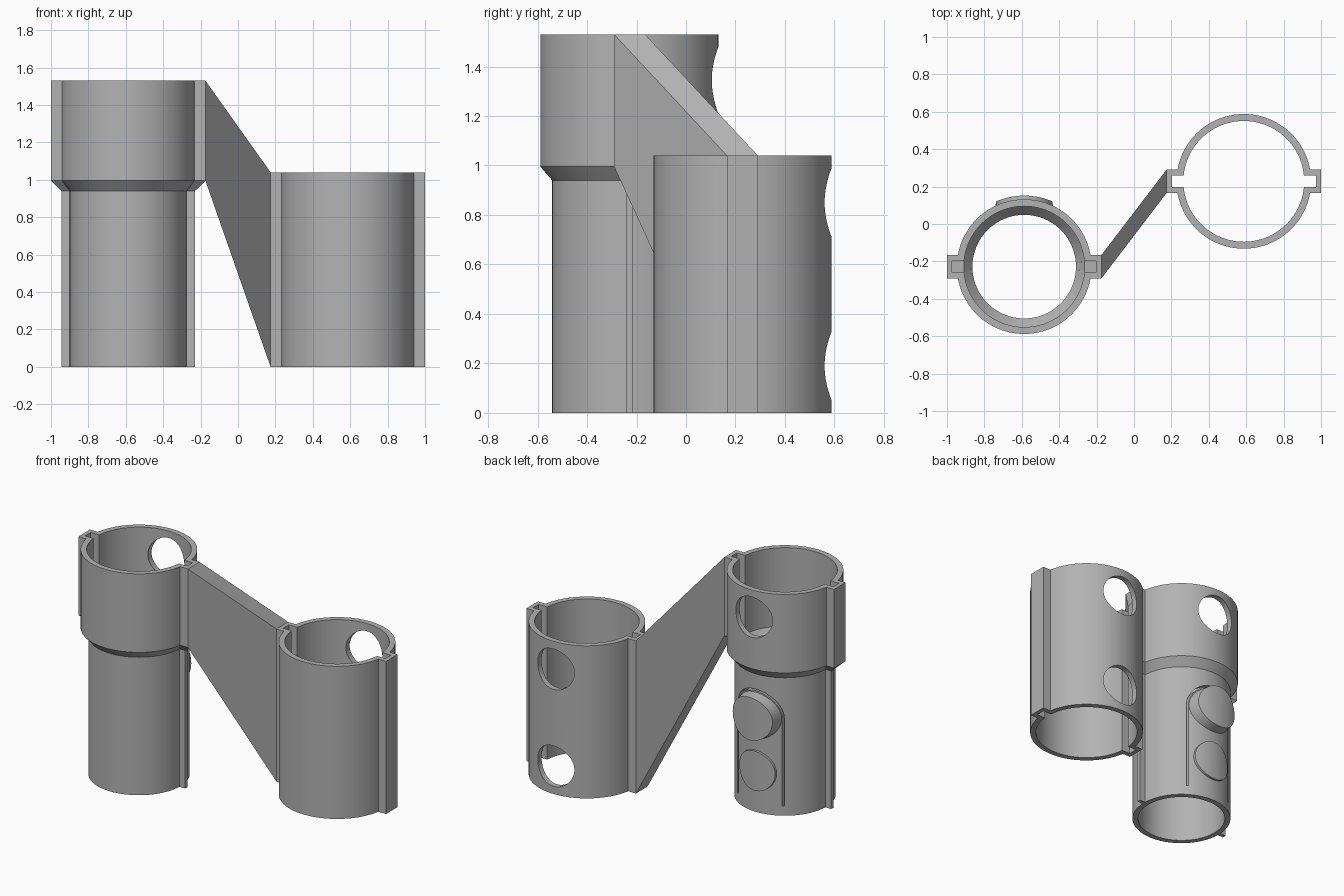
import bpy, bmesh, math
from mathutils import Vector

if "Cube" in bpy.data.objects:
    bpy.data.objects.remove(bpy.data.objects["Cube"])

CX, CY = 0.587, 0.228      # both sockets sit at +/- this offset
KEY, KW = 0.413, 0.0625    # reach and half width of the outer side ribs
SLOT, SW = 0.385, 0.03     # reach and half width of the inner slots

grey = bpy.data.materials.new("light grey")
grey.diffuse_color = (0.45, 0.45, 0.45, 1)
grey.use_nodes = True
grey.node_tree.nodes["Principled BSDF"].inputs["Base Color"].default_value = grey.diffuse_color


def finish(name, bm, helper=False):
    bmesh.ops.recalc_face_normals(bm, faces=bm.faces)
    me = bpy.data.meshes.new(name)
    bm.to_mesh(me)
    bm.free()
    ob = bpy.data.objects.new(name, me)
    bpy.context.collection.objects.link(ob)
    me.materials.append(grey)
    ob.hide_render = helper
    return ob


def outline(r, w, k, n=40):
    """Circle of radius r with a rectangular rib of half width w on each x side."""
    a = math.asin(w / r)
    half = [(k, w)]
    half += [(r * math.cos(t), r * math.sin(t))
             for t in (a + (math.pi - 2 * a) * i / n for i in range(n + 1))]
    half += [(-k, w)]
    return half + [(-x, -y) for x, y in half]


def tube(name, cx, cy, rings, helper=False):
    """Closed wall lofted through rings of (radius, rib half width, rib reach, z)."""
    bm = bmesh.new()
    loops = [[bm.verts.new((cx + x, cy + y, z)) for x, y in outline(r, w, k)]
             for r, w, k, z in rings]
    n = len(loops[0])
    for a, b in zip(loops, loops[1:] + loops[:1]):
        for i in range(n):
            j = (i + 1) % n
            bm.faces.new((a[i], a[j], b[j], b[i]))
    bmesh.ops.remove_doubles(bm, verts=bm.verts, dist=1e-5)
    return finish(name, bm, helper)


def disc(name, cx, cy, z, r0, r1, y0, y1, helper=False):
    """Cylinder or cone pointing to the back."""
    bm = bmesh.new()
    a, b = [[bm.verts.new((cx + r * math.cos(t), cy + y, z + r * math.sin(t)))
             for t in (math.tau * i / 48 for i in range(48))]
            for r, y in ((r0, y0), (r1, y1))]
    bm.faces.new(a)
    bm.faces.new(b)
    for i in range(48):
        j = (i + 1) % 48
        bm.faces.new((a[i], a[j], b[j], b[i]))
    return finish(name, bm, helper)


def boolean(ob, cutter, op):
    cutter.hide_render = True
    m = ob.modifiers.new(op, 'BOOLEAN')
    m.operation, m.object, m.solver = op, cutter, 'EXACT'
    bpy.context.view_layer.objects.active = ob
    bpy.ops.object.modifier_apply(modifier=m.name)
    bpy.data.objects.remove(cutter)


# right socket: straight tube with side ribs and inner slots
right = tube("right_socket", CX, CY, [
    (0.36, KW, KEY, 0), (0.36, KW, KEY, 1.04),
    (0.323, SW, SLOT, 1.04), (0.323, SW, SLOT, 0)])
for z in (0.19, 0.85):
    boolean(right, disc("hole_cutter", CX, CY, z, 0.138, 0.138, 0.1, 0.5), 'DIFFERENCE')

# left socket: wide upper part stepping down to a narrow plug
NW = 0.0125
left = tube("left_socket", -CX, -CY, [
    (0.313, NW, 0.357, 0), (0.313, NW, 0.357, 0.94),
    (0.36, KW, KEY, 0.995), (0.36, KW, KEY, 1.53),
    (0.323, SW, SLOT, 1.53), (0.323, SW, SLOT, 0.995),
    (0.323, SW, 0.322, 0.995), (0.277, NW, 0.277, 0.94), (0.277, NW, 0.277, 0)])
boolean(left, disc("hole_cutter", -CX, -CY, 1.345, 0.138, 0.138, 0.1, 0.5), 'DIFFERENCE')

# thin slit that frees the spring tongue around the upper button
BZ = 0.66
arc = [math.pi * i / 24 for i in range(25)]
path = [(1, 0.065, None)] + [(math.cos(t), BZ, math.sin(t)) for t in arc] + [(-1, 0.065, None)]
bm = bmesh.new()
rows = []
for c, z, s in path:
    rows.append([bm.verts.new((-CX + r * c, -CY + y, z + (r * s if s is not None else 0)))
                 for r, y in ((0.165, 0.1), (0.176, 0.1), (0.176, 0.4), (0.165, 0.4))])
for a, b in zip(rows, rows[1:]):
    for i in range(4):
        j = (i + 1) % 4
        bm.faces.new((a[i], a[j], b[j], b[i]))
bm.faces.new(rows[0])
bm.faces.new(rows[-1])
boolean(left, finish("slit_cutter", bm), 'DIFFERENCE')

# snap buttons on the tongue, faces curved with the plug
buttons = []
for name, z, r0, r1, reach in (("upper_button", BZ, 0.178, 0.143, 0.38),
                               ("lower_button", 0.285, 0.135, 0.135, 0.328)):
    b = disc(name, -CX, -CY, z, r0, r1, 0.15, 0.4)
    shell = tube("shell", -CX, -CY, [
        (reach, NW, reach, 0), (reach, NW, reach, 0.93),
        (0.285, NW, 0.285, 0.93), (0.285, NW, 0.285, 0)])
    boolean(b, shell, 'INTERSECT')
    buttons.append(b)

# slanted web joining the facing ribs
bm = bmesh.new()
ends = []
for x, cy, z0, z1 in ((KEY - CX, -CY, 0.995, 1.53), (CX - KEY, CY, 0, 1.04)):
    ends.append([bm.verts.new((x, cy + s, z)) for s, z in
                 ((-KW, z0), (KW, z0), (KW, z1), (-KW, z1))])
for e in ends:
    bm.faces.new(e)
for i in range(4):
    j = (i + 1) % 4
    bm.faces.new((ends[0][i], ends[0][j], ends[1][j], ends[1][i]))
finish("connecting_web", bm)

# smooth the round walls, keep edges crisp
bpy.ops.object.select_all(action='DESELECT')
for ob in [right, left] + buttons:
    ob.select_set(True)
bpy.context.view_layer.objects.active = left
bpy.ops.object.shade_smooth_by_angle(angle=math.radians(25))
